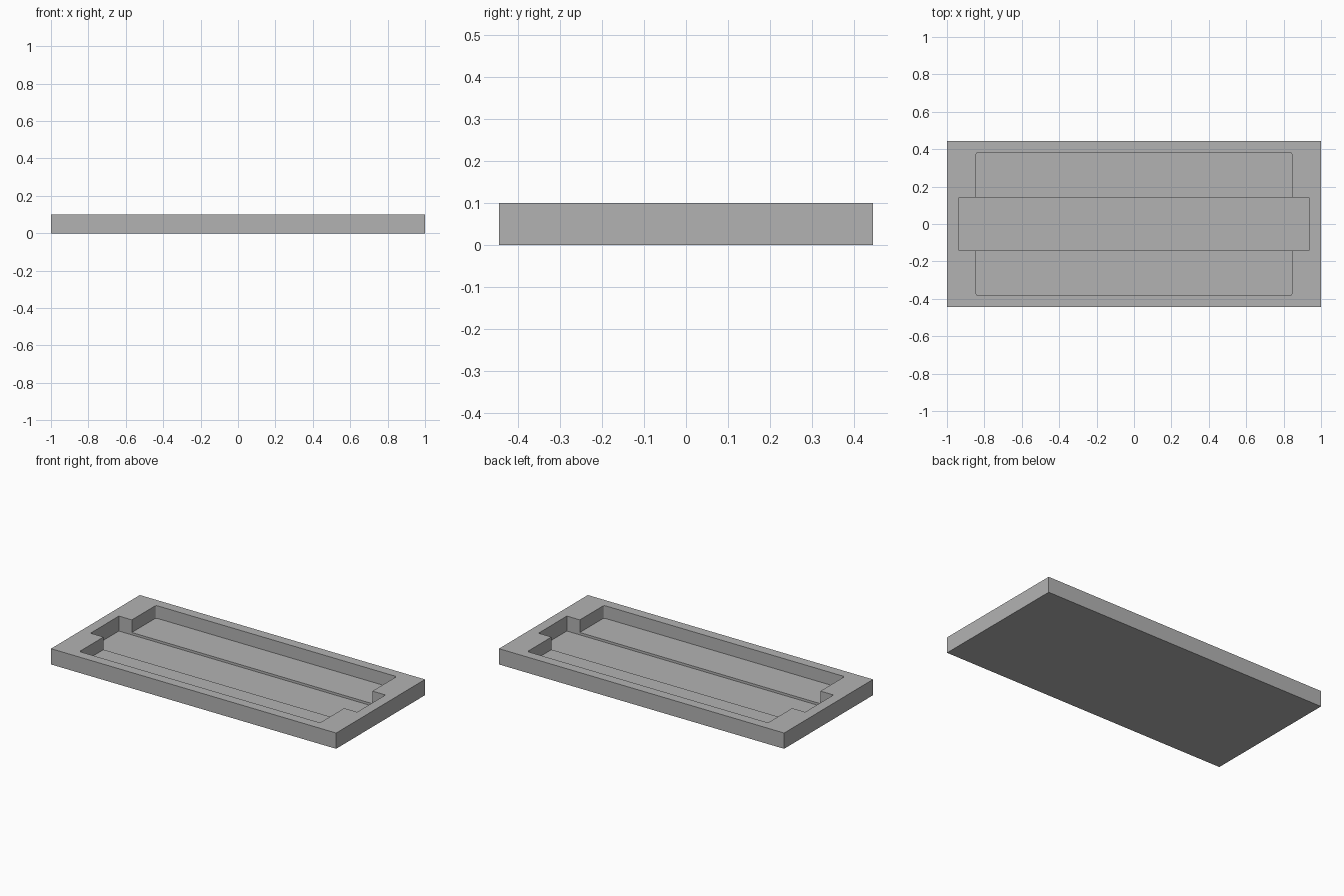
import bpy
import bmesh
from math import sin, cos, pi

if "Cube" in bpy.data.objects:
    bpy.data.objects.remove(bpy.data.objects["Cube"])

grey = bpy.data.materials.new("plain grey")
grey.use_nodes = True
colour = (0.45, 0.45, 0.45, 1)
grey.diffuse_color = colour
grey.node_tree.nodes["Principled BSDF"].inputs["Base Color"].default_value = colour


def block(name, half_x, half_y, bottom, top, radius=0.0, steps=4):
    """Upright block centred on the origin, with optional rounded corners."""
    points = []
    for quarter, (sx, sy) in enumerate([(1, 1), (-1, 1), (-1, -1), (1, -1)]):
        for i in range(steps + 1 if radius else 1):
            a = (quarter + i / steps) * pi / 2
            points.append((sx * (half_x - radius) + radius * cos(a),
                           sy * (half_y - radius) + radius * sin(a), bottom))
    bm = bmesh.new()
    base = bm.faces.new([bm.verts.new(p) for p in points])
    cap = bmesh.ops.extrude_face_region(bm, geom=[base])["geom"]
    bmesh.ops.translate(bm, vec=(0, 0, top - bottom),
                        verts=[v for v in cap if isinstance(v, bmesh.types.BMVert)])
    bmesh.ops.recalc_face_normals(bm, faces=bm.faces)
    mesh = bpy.data.meshes.new(name)
    bm.to_mesh(mesh)
    bm.free()
    mesh.materials.append(grey)
    obj = bpy.data.objects.new(name, mesh)
    bpy.context.collection.objects.link(obj)
    return obj


# Slab that forms the tray
tray = block("tray", 1.0, 0.445, 0, 0.1)

# Wide shallow pocket, then the longer and slightly deeper centre channel
cutters = [block("pocket_cutter", 0.844, 0.383, 0.02, 0.2, radius=0.012),
           block("channel_cutter", 0.935, 0.142, 0.005, 0.25)]
for cutter in cutters:
    cutter.hide_render = True
    cutter.hide_viewport = True
    cutter.display_type = 'WIRE'
    cut = tray.modifiers.new(cutter.name, 'BOOLEAN')
    cut.operation = 'DIFFERENCE'
    cut.solver = 'EXACT'
    cut.object = cutter
